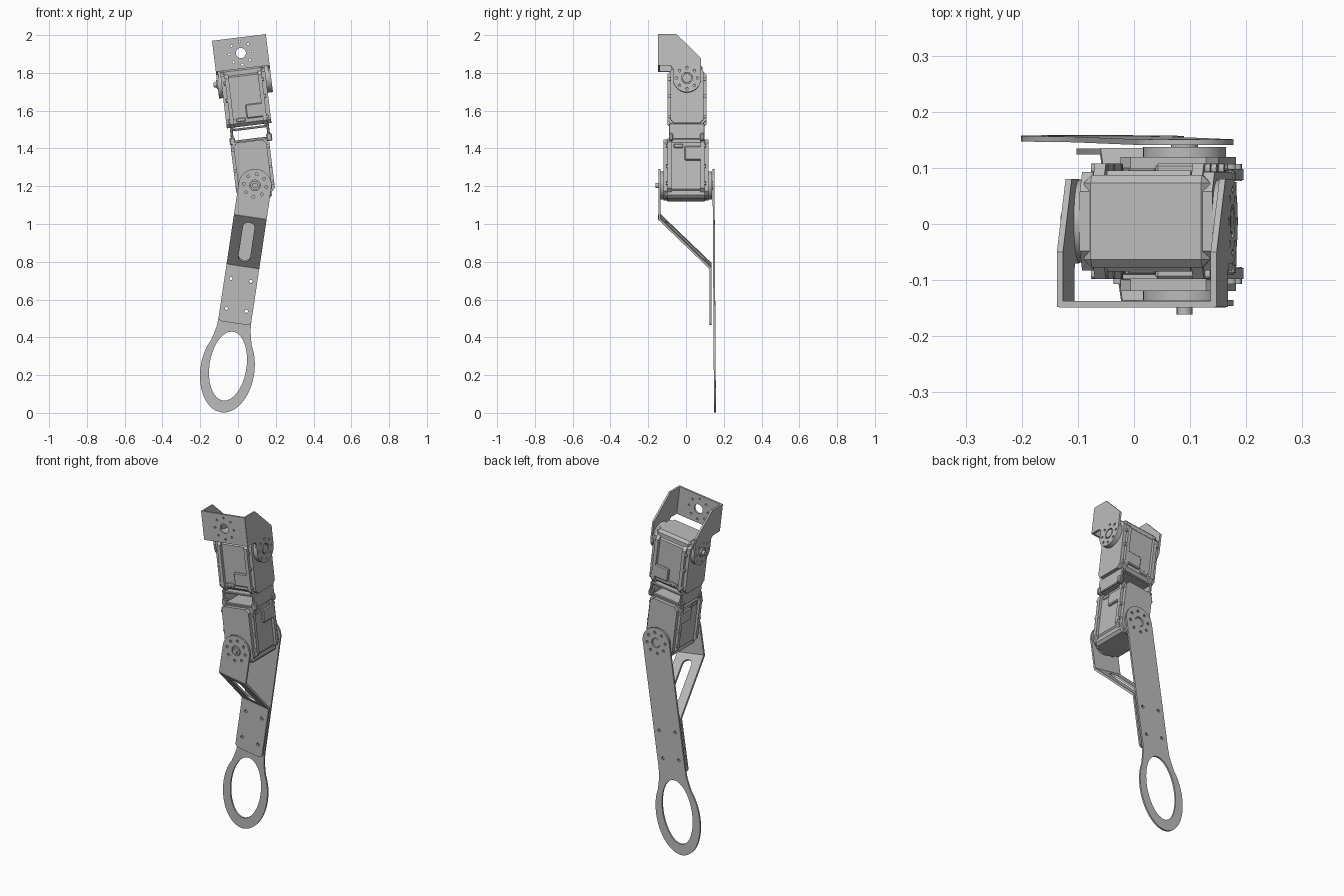
import bpy, bmesh, math
from mathutils import Matrix, Vector

cube = bpy.data.objects.get("Cube")
if cube:
    bpy.data.objects.remove(cube)

grey = bpy.data.materials.new("light_grey")
grey.use_nodes = True
colour = (0.5, 0.5, 0.5, 1)
grey.diffuse_color = colour
grey.node_tree.nodes["Principled BSDF"].inputs["Base Color"].default_value = colour

# Frames: servo stack leans one way, leg plates the other, both from the knee joint
KNEE = Matrix.Translation((0.09, 0, 1.204))
BODY = KNEE @ Matrix.Rotation(math.radians(-7), 4, 'Y')
LEG = KNEE @ Matrix.Rotation(math.radians(8.5), 4, 'Y')
SIDE = Matrix(((0, 0, 1, 0), (1, 0, 0, 0), (0, 1, 0, 0), (0, 0, 0, 1)))
UPPER = BODY @ Matrix.Translation((0.008, 0.005, 0.554)) @ Matrix(
    ((0, 1, 0, 0), (1, 0, 0, 0), (0, 0, -1, 0), (0, 0, 0, 1)))


def move(x, y, z):
    return Matrix.Translation((x, y, z))


def upright(y=0, z=0, angle=90):
    return move(0, y, z) @ Matrix.Rotation(math.radians(angle), 4, 'X')


def finish(name, mesh, matrix):
    mesh.materials.clear()
    mesh.materials.append(grey)
    ob = bpy.data.objects.new(name, mesh)
    bpy.context.collection.objects.link(ob)
    mesh.transform(matrix)
    bpy.ops.object.select_all(action='DESELECT')
    ob.select_set(True)
    bpy.context.view_layer.objects.active = ob
    bpy.ops.object.shade_smooth_by_angle(angle=math.radians(30))
    return ob


def arc(cx, cy, rx, ry, start=0, end=360, n=32):
    full = abs(end - start) == 360
    steps = n if full else n + 1
    angles = [math.radians(start + (end - start) * i / n) for i in range(steps)]
    return [(cx + rx * math.cos(a), cy + ry * math.sin(a)) for a in angles]


def hole(cx, cy, r, n=12):
    return arc(cx, cy, r, r, n=n)


def hole_ring(cx, cy, radius, r, count=8):
    return [hole(x, y, r, 10) for x, y in arc(cx, cy, radius, radius, n=count)]


def plate(name, outline, holes, thick, matrix):
    """Flat outline with holes, extruded evenly about its plane."""
    curve = bpy.data.curves.new(name, 'CURVE')
    curve.dimensions = '2D'
    curve.fill_mode = 'BOTH'
    curve.extrude = thick / 2
    for pts in [outline] + holes:
        s = curve.splines.new('POLY')
        s.points.add(len(pts) - 1)
        for p, (x, y) in zip(s.points, pts):
            p.co = (x, y, 0, 1)
        s.use_cyclic_u = True
    tmp = bpy.data.objects.new("tmp", curve)
    bpy.context.collection.objects.link(tmp)
    graph = bpy.context.evaluated_depsgraph_get()
    mesh = bpy.data.meshes.new_from_object(tmp.evaluated_get(graph))
    bpy.data.objects.remove(tmp)
    bm = bmesh.new()
    bm.from_mesh(mesh)
    bmesh.ops.remove_doubles(bm, verts=bm.verts, dist=0.00005)
    bmesh.ops.recalc_face_normals(bm, faces=bm.faces)
    bm.to_mesh(mesh)
    bm.free()
    return finish(name, mesh, matrix)


def box(name, size, centre, matrix, bevel=0.0):
    bm = bmesh.new()
    bmesh.ops.create_cube(bm, size=1)
    bmesh.ops.transform(bm, matrix=move(*centre) @ Matrix.Diagonal((*size, 1)), verts=bm.verts)
    if bevel:
        bmesh.ops.bevel(bm, geom=bm.edges[:], offset=bevel, segments=1, affect='EDGES')
    mesh = bpy.data.meshes.new(name)
    bm.to_mesh(mesh)
    bm.free()
    return finish(name, mesh, matrix)


def disc(name, r, length, centre, matrix, n=32):
    """Cylinder along the local y axis."""
    bm = bmesh.new()
    bmesh.ops.create_cone(bm, cap_ends=True, segments=n, radius1=r, radius2=r, depth=length)
    mesh = bpy.data.meshes.new(name)
    bm.to_mesh(mesh)
    bm.free()
    return finish(name, mesh, matrix @ move(*centre) @ Matrix.Rotation(math.pi / 2, 4, 'X'))


def chamfered(w, low, high, c, d):
    return [(-w + c, low), (w - c, low), (w, low + c), (w, high - d),
            (w - d, high), (-w + d, high), (-w, high - d), (-w, low + c)]


def servo(name, frame):
    """Servo with its joint axis on local y and its body rising along local z."""
    box(name + "_core", (0.165, 0.226, 0.312), (0, 0, 0.08), frame, 0.014)
    plate(name + "_middle", chamfered(0.09, -0.06, 0.232, 0.03, 0.015), [], 0.15, frame @ upright())
    for s in (-1, 1):
        # Side ears with screw holes and screws
        plate(name + "_ear", chamfered(0.103, -0.055, 0.24, 0.03, 0.022), [], 0.02,
              frame @ upright(s * 0.088))
        plate(name + "_cover", chamfered(0.088, -0.074, 0.236, 0.035, 0.02), [], 0.02,
              frame @ upright(s * 0.109))
        for x in (-0.094, 0.094):
            for z in (0.0, 0.09, 0.2):
                disc(name + "_screw", 0.009, 0.03, (x, s * 0.092, z), frame, 12)
        # Raised connector housing and cable lip
        box(name + "_connector", (0.03, 0.105, 0.075), (s * 0.088, 0.045, 0.16), frame, 0.005)
        box(name + "_lip", (0.02, 0.05, 0.02), (s * 0.084, -0.04, 0.2), frame, 0.003)
        # Turning horn and hub
        disc(name + "_horn", 0.074, 0.022, (0, s * 0.126, 0), frame, 40)
        disc(name + "_hub", 0.024, 0.03, (0, s * 0.131, 0), frame, 24)
    disc(name + "_axle_screw", 0.014, 0.03, (0, -0.146, 0), frame, 16)


servo("lower_servo", BODY)
servo("upper_servo", UPPER)

# Joining bracket between the two servos
box("joint_base", (0.17, 0.18, 0.012), (0.006, 0, 0.243), BODY, 0.003)
box("joint_cap", (0.19, 0.18, 0.012), (0.008, 0.005, 0.305), BODY, 0.003)
for s in (-1, 1):
    box("joint_tab", (0.014, 0.19, 0.085), (0.008 + s * 0.097, 0.004, 0.275), BODY, 0.004)
    for y in (-0.08, 0.085):
        box("joint_lug", (0.03, 0.022, 0.04), (0.008 + s * 0.098, y, 0.245), BODY, 0.005)

# Top bracket: front plate and two arms reaching the upper joint
MID = 0.011
TOP = BODY @ move(MID, 0, 0)
plate("top_front_plate", [(-0.14, 0.622), (0.14, 0.622), (0.14, 0.788), (-0.14, 0.788)],
      [hole(0, 0.705, 0.027, 24)] + hole_ring(0, 0.705, 0.062, 0.006), 0.011, TOP @ upright(-0.143))
arm = [(-0.148, 0.622), (-0.148, 0.788), (-0.05, 0.788), (0.08, 0.66)]
arm += arc(0.005, 0.554, 0.075, 0.075, 0, -180, 20) + [(-0.07, 0.608), (-0.085, 0.622)]
for s in (-1, 1):
    plate("top_arm", arm, [hole(0.005, 0.554, 0.03, 24)] + hole_ring(0.005, 0.554, 0.056, 0.007),
          0.011, TOP @ move(s * 0.138, 0, 0) @ SIDE)

# Front leg bracket: hub plate, slanted slotted strut, lower mounting plate
W = 0.0875
FRONT, BACK = -0.141, 0.129
BEND_TOP, BEND_LOW, END = -0.168, -0.43, -0.737
hub_holes = [hole(0, 0, 0.028, 24)] + hole_ring(0, 0, 0.06, 0.008)
plate("front_hub_plate", arc(0, 0, W, W, 0, 180, 24) + [(-W, BEND_TOP), (W, BEND_TOP)],
      hub_holes, 0.011, LEG @ upright(FRONT))
rise, run = BEND_TOP - BEND_LOW, FRONT - BACK
half = math.hypot(rise, run) / 2 + 0.003
slot = arc(0, 0.118, 0.031, 0.031, 0, 180, 12) + arc(0, -0.118, 0.031, 0.031, 180, 360, 12)
plate("slotted_strut", [(-W, -half), (W, -half), (W, half), (-W, half)], [slot], 0.012,
      LEG @ upright((FRONT + BACK) / 2, (BEND_TOP + BEND_LOW) / 2,
                    math.degrees(math.atan2(rise, run))))
mounts = [hole(x, z, 0.009) for x in (-0.053, 0.053) for z in (-0.506, -0.666)]
R = 0.02
lower = [(W, BEND_LOW), (-W, BEND_LOW)] + arc(-W + R, END + R, R, R, 180, 270, 5)
lower += arc(W - R, END + R, R, R, 270, 360, 5)
plate("mounting_plate", lower, mounts, 0.011, LEG @ upright(BACK))

# Back leg plate flaring into an oval ring foot
RING = -0.99
outline = arc(0, 0, W, W, 0, 180, 24) + [(-W, -0.72), (-0.09, -0.765), (-0.1, -0.81)]
outline += arc(0, RING, 0.143, 0.225, 140, 400, 48) + [(0.1, -0.81), (0.09, -0.765), (W, -0.72)]
plate("back_leg_plate", outline, hub_holes + mounts + [arc(0, -0.968, 0.098, 0.184, n=48)], 0.01,
      LEG @ Matrix.Rotation(math.radians(0.35), 4, 'X') @ upright(0.146))
